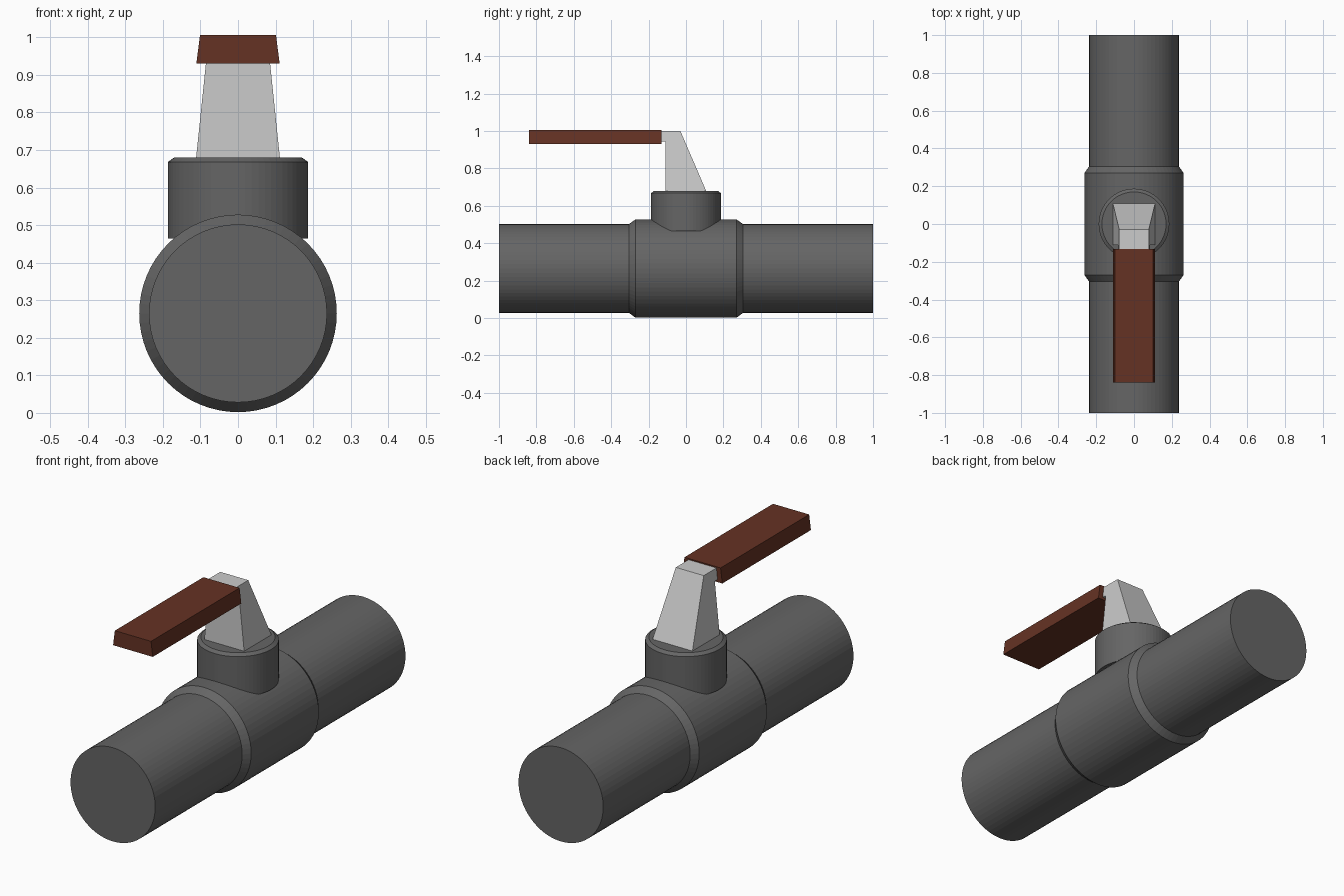
import bpy, bmesh, math
from mathutils import Matrix

if "Cube" in bpy.data.objects:
    bpy.data.objects.remove(bpy.data.objects["Cube"])


def material(name, color):
    m = bpy.data.materials.new(name)
    m.diffuse_color = (*color, 1)
    m.use_nodes = True
    m.node_tree.nodes["Principled BSDF"].inputs["Base Color"].default_value = m.diffuse_color
    return m


def finish(bm, name, mat=None):
    bmesh.ops.recalc_face_normals(bm, faces=bm.faces)
    me = bpy.data.meshes.new(name)
    bm.to_mesh(me)
    bm.free()
    ob = bpy.data.objects.new(name, me)
    bpy.context.collection.objects.link(ob)
    if mat:
        me.materials.append(mat)
    return ob


def lathe(name, profile, matrix, mat, n=64):
    """Closed solid turned around local z from (radius, height) points."""
    bm = bmesh.new()
    rings = [[bm.verts.new((r * math.cos(2 * math.pi * i / n),
                            r * math.sin(2 * math.pi * i / n), h))
              for i in range(n)] for r, h in profile]
    for a, b in zip(rings, rings[1:]):
        for i in range(n):
            j = (i + 1) % n
            bm.faces.new((a[i], a[j], b[j], b[i]))
    bm.faces.new(rings[0][::-1])
    bm.faces.new(rings[-1])
    bm.transform(matrix)
    return finish(bm, name, mat)


def tapered(name, profile, half_width, mat=None):
    """Side profile of (y, z) points, as wide in x as half_width(z)."""
    bm = bmesh.new()
    left, right = ([bm.verts.new((s * half_width(z), y, z)) for y, z in profile]
                   for s in (-1, 1))
    bm.faces.new(left)
    bm.faces.new(right[::-1])
    for i in range(len(profile)):
        j = (i + 1) % len(profile)
        bm.faces.new((left[i], right[i], right[j], left[j]))
    return finish(bm, name, mat)


iron = material("dark_iron", (0.13, 0.13, 0.13))
grip = material("brown_grip", (0.13, 0.032, 0.017))

# Pipe with the thicker valve body in the middle
half = [(0.237, -1.0), (0.237, -0.305), (0.263, -0.27)]
lathe("pipe_and_valve_body", half + [(r, -h) for r, h in reversed(half)],
      Matrix.Translation((0, 0, 0.265)) @ Matrix.Rotation(math.pi / 2, 4, 'X'), iron)

# Round bonnet on top of the body
lathe("bonnet", [(0.187, 0.465), (0.187, 0.668), (0.17, 0.68)], Matrix(), iron)

# Leaning lever post with a short neck into the grip
tapered("lever_post",
        [(-0.11, 0.675), (0.11, 0.675), (-0.03, 1.0), (-0.14, 1.0),
         (-0.14, 0.943), (-0.11, 0.943)],
        lambda z: 0.112 - 0.104 * (z - 0.675))

# Lever grip
tapered("lever_grip",
        [(-0.84, 0.93), (-0.132, 0.93), (-0.132, 1.006), (-0.84, 1.006)],
        lambda z: 0.111 - 0.13 * (z - 0.93), grip)
